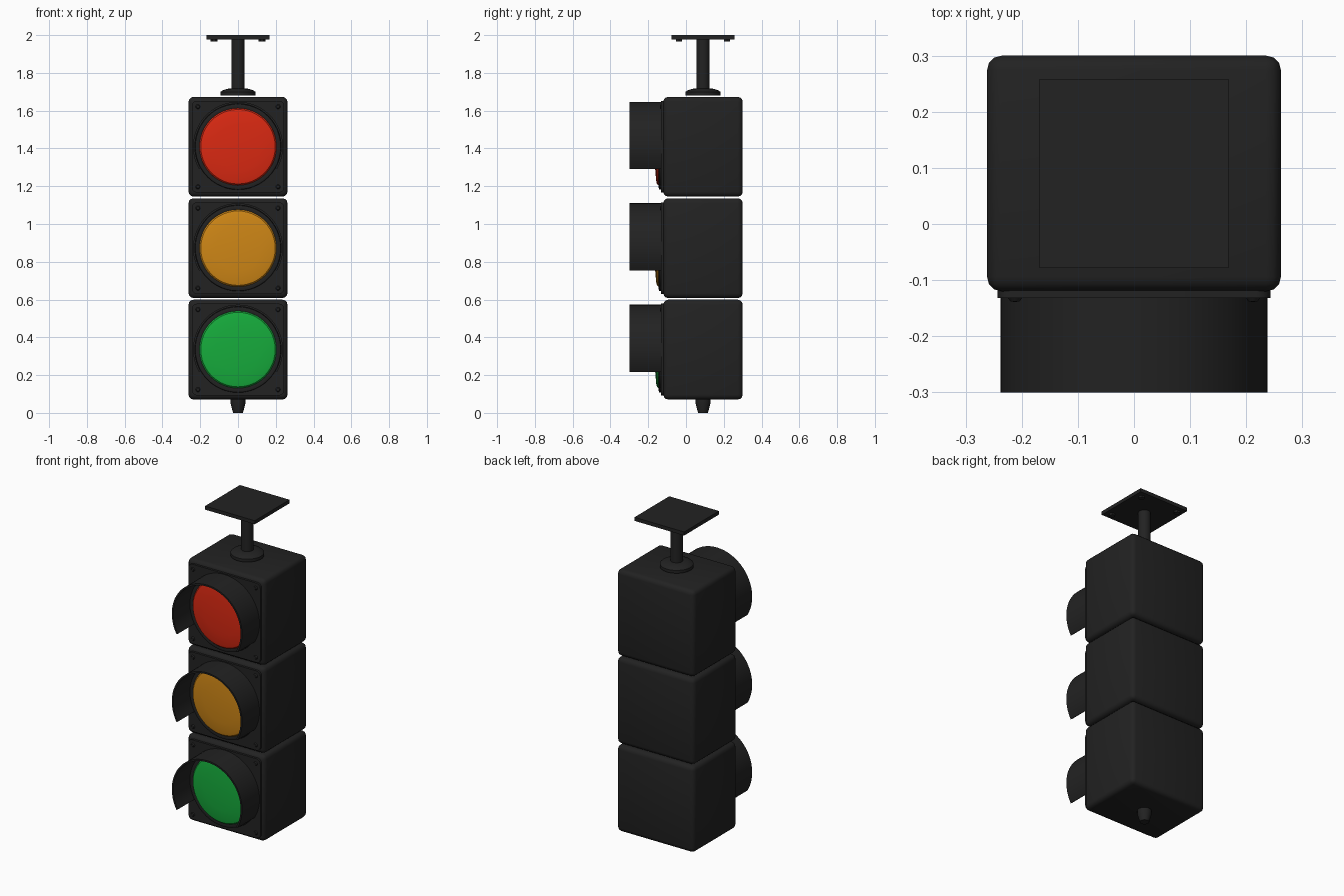
import bpy, bmesh, math
from mathutils import Matrix

if "Cube" in bpy.data.objects:
    bpy.data.objects.remove(bpy.data.objects["Cube"])


def material(name, rgb):
    m = bpy.data.materials.new(name)
    m.diffuse_color = (*rgb, 1)
    m.use_nodes = True
    m.node_tree.nodes["Principled BSDF"].inputs["Base Color"].default_value = m.diffuse_color
    return m


BLACK = material("black housing", (0.016, 0.016, 0.016))
RED = material("red lens", (0.70, 0.022, 0.006))
AMBER = material("amber lens", (0.62, 0.24, 0.008))
GREEN = material("green lens", (0.008, 0.41, 0.045))
MOUNT_Y = 0.09


def finish(name, bm, mat, angle=35):
    bmesh.ops.recalc_face_normals(bm, faces=bm.faces)
    me = bpy.data.meshes.new(name)
    bm.to_mesh(me)
    bm.free()
    ob = bpy.data.objects.new(name, me)
    bpy.context.collection.objects.link(ob)
    me.materials.append(mat)
    bpy.ops.object.select_all(action='DESELECT')
    bpy.context.view_layer.objects.active = ob
    ob.select_set(True)
    bpy.ops.object.shade_smooth_by_angle(angle=math.radians(angle))
    return ob


def box(name, lo, hi, mat, bevel=0, segments=3, only_y=False):
    bm = bmesh.new()
    size = [b - a for a, b in zip(lo, hi)]
    mid = [(a + b) / 2 for a, b in zip(lo, hi)]
    bmesh.ops.create_cube(bm, size=1, matrix=Matrix.Translation(mid) @ Matrix.Diagonal((*size, 1)))
    if bevel:
        edges = [e for e in bm.edges
                 if not only_y or abs(e.verts[0].co.y - e.verts[1].co.y) > 1e-4]
        bmesh.ops.bevel(bm, geom=edges, offset=bevel, segments=segments,
                        profile=0.5, affect='EDGES')
    return finish(name, bm, mat)


def lathe(name, profile, origin, mat, along_y=False, steps=48):
    """Spin (radius, height) points around z, or around -y when along_y."""
    bm = bmesh.new()
    verts = [bm.verts.new((r, 0, h)) for r, h in profile]
    edges = [bm.edges.new(pair) for pair in zip(verts, verts[1:])]
    bmesh.ops.spin(bm, geom=verts + edges, cent=(0, 0, 0), axis=(0, 0, 1),
                   angle=math.tau, steps=steps)
    bmesh.ops.remove_doubles(bm, verts=bm.verts, dist=1e-5)
    turn = Matrix.Rotation(math.pi / 2, 4, 'X') if along_y else Matrix()
    bmesh.ops.transform(bm, matrix=Matrix.Translation(origin) @ turn, verts=bm.verts)
    return finish(name, bm, mat)


def visor(name, z, mat, r_out=0.238, r_in=0.228, back=-0.125, front=-0.30, steps=40):
    """Open hood: a 240 degree arc of a thin tube."""
    bm = bmesh.new()
    rings = []
    for i in range(steps + 1):
        a = math.radians(-30 + 240 * i / steps)
        rings.append([bm.verts.new((r * math.cos(a), y, z + r * math.sin(a)))
                      for r, y in ((r_out, back), (r_out, front), (r_in, front), (r_in, back))])
    for p, q in zip(rings, rings[1:]):
        for k in range(4):
            bm.faces.new((p[k], p[(k + 1) % 4], q[(k + 1) % 4], q[k]))
    bm.faces.new(rings[0])
    bm.faces.new(rings[-1])
    return finish(name, bm, mat)


# Three stacked signal sections
for label, z, lens in (("green", 0.335, GREEN), ("amber", 0.872, AMBER), ("red", 1.409, RED)):
    box(label + "_housing", (-0.262, -0.12, z - 0.264), (0.262, 0.30, z + 0.264), BLACK, 0.026)
    box(label + "_door", (-0.243, -0.132, z - 0.243), (0.243, -0.115, z + 0.243),
        BLACK, 0.025, only_y=True)
    # Ring holding the lens
    lathe(label + "_lens_ring", [(0.229, 0.125), (0.226, 0.142), (0.212, 0.146), (0.200, 0.142),
                                 (0.200, 0.125)], (0, 0, z), BLACK, True)
    # Domed lens
    lathe(label + "_lens", [(0.205, 0.125), (0.204, 0.146), (0.197, 0.154), (0.18, 0.158),
                            (0.12, 0.163), (0.06, 0.166), (0, 0.167)], (0, 0, z), lens, True)
    visor(label + "_visor", z, BLACK)
    # Corner screws on the door
    for sx in (-1, 1):
        for sz in (-1, 1):
            lathe(label + "_door_screw", [(0.014, 0.13), (0.008, 0.138), (0, 0.139)],
                  (sx * 0.212, 0, z + sz * 0.212), BLACK, True, 12)

# Hanger: flange, pole, ceiling plate and bolts
lathe("flange", [(0, 1.681), (0.093, 1.681), (0.093, 1.699), (0.085, 1.706), (0.06, 1.715),
                 (0.036, 1.718), (0, 1.718)], (0, MOUNT_Y, 0), BLACK)
lathe("pole", [(0, 1.70), (0.035, 1.70), (0.035, 1.985), (0, 1.985)], (0, MOUNT_Y, 0), BLACK, steps=32)
box("ceiling_plate", (-0.168, MOUNT_Y - 0.168, 1.978), (0.168, MOUNT_Y + 0.168, 2.0), BLACK)
for sx in (-1, 1):
    for sy in (-1, 1):
        lathe("plate_bolt", [(0, 1.967), (0.018, 1.967), (0.018, 1.98), (0, 1.98)],
              (sx * 0.127, MOUNT_Y + sy * 0.127, 0), BLACK, steps=6)

# Tapered fitting under the lowest section
lathe("bottom_fitting", [(0, 0), (0.026, 0), (0.04, 0.052), (0.04, 0.075), (0, 0.075)],
      (0, MOUNT_Y, 0), BLACK, steps=32)
